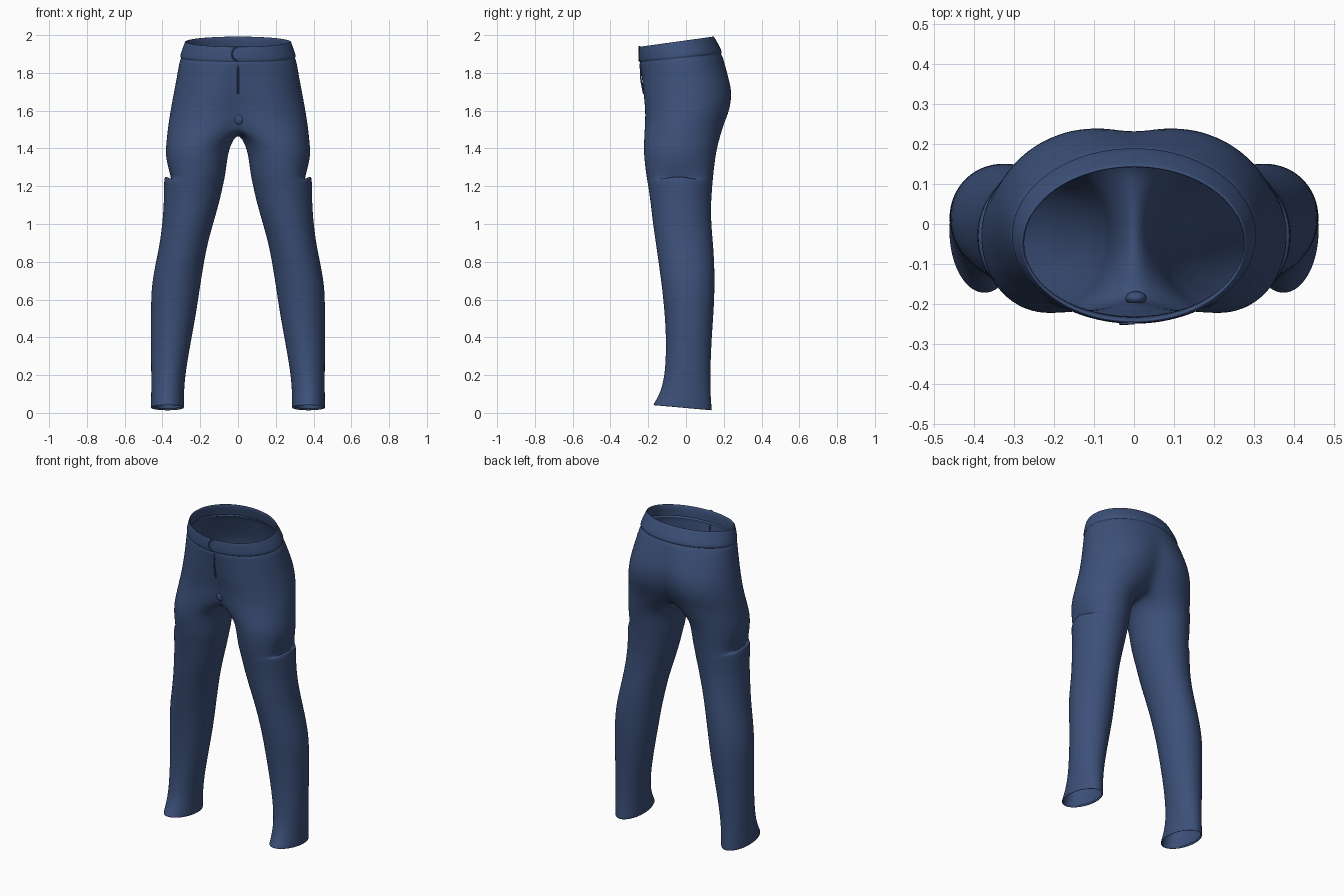
import bpy, bmesh
from math import sin, cos, radians, exp

cube = bpy.data.objects.get("Cube")
if cube:
    bpy.data.objects.remove(cube)

denim = bpy.data.materials.new("denim_blue")
denim.use_nodes = True
denim.diffuse_color = (0.045, 0.08, 0.19, 1)
denim.node_tree.nodes["Principled BSDF"].inputs["Base Color"].default_value = denim.diffuse_color

OUT, INN = 14, 6          # steps round the outside and the inner thigh
GROW = 1.012              # makes up for subdivision shrinkage


def ellipse(deg, x0, x1, yf, yb):
    a = radians(deg)
    return ((x0 + x1) / 2 + (x1 - x0) / 2 * GROW * cos(a),
            (yf + yb) / 2 + (yb - yf) / 2 * GROW * sin(a))


def leg_angle(i):
    return -126 + 252 * i / OUT


def hip_ring(zf, zb, half, yf, yb, lobes):
    """Half ring from front centre to back centre; lobes blends in two-leg shape."""
    ring = []
    x_end = ellipse(leg_angle(0), 0, half, yf, yb)[0]
    for i in range(OUT + 1):
        ax, ay = ellipse(-90 + 180 * i / OUT, -half, half, yf, yb)
        bx, by = ellipse(leg_angle(i), 0, half, yf, yb)
        bx = (bx - x_end) / (half - x_end) * half
        x, y = ax + (bx - ax) * lobes, ay + (by - ay) * lobes
        if i in (0, OUT):
            x = 0
        ring.append((x, y, zf + (zb - zf) * (y - yf) / (yb - yf)))
    return ring


def leg_ring(zf, zb, x0, x1, yf, yb, tuck=0, lift=0):
    """Closed leg ring; tuck and lift shape the pocket fold on the outer side."""
    ring = []
    for i in range(OUT + INN):
        x, y = ellipse(leg_angle(i), x0, x1, yf, yb)
        z = zf + (zb - zf) * (y - yf) / (yb - yf)
        w = exp(-((y + 0.04) / 0.1) ** 2) if x > (x0 + x1) / 2 else 0
        ring.append((x - tuck * w, y, z + lift * w))
    return ring


# Waist to crotch: front z, back z, half width, front y, back y, lobes
hips = [hip_ring(*r) for r in (
    (1.87, 1.92, .285, -.230, .155, 0),
    (1.93, 1.985, .270, -.232, .138, 0),
    (1.943, 1.997, .277, -.243, .144, 0),
    (1.93, 1.98, .283, -.247, .155, 0),
    (1.875, 1.92, .304, -.249, .188, 0),
    (1.862, 1.905, .304, -.246, .189, 0),
    (1.857, 1.90, .298, -.240, .183, 0),
    (1.85, 1.892, .304, -.244, .190, 0),
    (1.835, 1.875, .309, -.243, .198, .05),
    (1.75, 1.77, .326, -.238, .235, .3),
    (1.68, 1.69, .341, -.232, .252, .5),
    (1.60, 1.60, .357, -.220, .236, .75),
    (1.52, 1.53, .370, -.218, .200, 1))]

# Thigh to hem: front z, back z, inner x, outer x, front y, back y, tuck, lift
legs = [leg_ring(*r) for r in (
    (1.42, 1.42, .040, .381, -.224, .168),
    (1.35, 1.35, .056, .385, -.222, .155),
    (1.27, 1.27, .066, .387, -.212, .146, .04, -.04),
    (1.24, 1.24, .071, .389, -.207, .143, .035, -.01),
    (1.22, 1.22, .076, .391, -.204, .141, 0, .05),
    (1.18, 1.18, .084, .392, -.197, .138, 0, .02),
    (1.10, 1.10, .103, .393, -.186, .132),
    (1.00, 1.00, .132, .401, -.175, .134),
    (.90, .90, .160, .414, -.160, .143),
    (.80, .80, .180, .434, -.146, .150),
    (.68, .68, .199, .458, -.129, .152),
    (.55, .55, .218, .461, -.115, .148),
    (.40, .40, .245, .461, -.105, .136),
    (.25, .25, .272, .460, -.108, .130),
    (.15, .15, .284, .459, -.122, .129),
    (.08, .07, .286, .460, -.150, .132),
    (.045, .018, .285, .462, -.174, .137),
    (.038, .010, .288, .459, -.172, .134),
    (.05, .025, .294, .453, -.162, .127))]

bm = bmesh.new()
hip_v = [[bm.verts.new(p) for p in ring] for ring in hips]
leg_v = [[bm.verts.new(p) for p in ring] for ring in legs]

# Crotch seam runs along the mirror plane from back to front
front, back = hips[-1][0], hips[-1][-1]
seam = []
for k in range(1, INN):
    t = k / INN
    y = back[1] + (front[1] - back[1]) * t
    seam.append(bm.verts.new((0, y, 1.53 - .045 * sin(radians(180 * t)))))

for a, b in zip(hip_v, hip_v[1:]):
    for i in range(OUT):
        bm.faces.new((a[i], a[i + 1], b[i + 1], b[i]))
closed = [hip_v[-1] + seam] + leg_v
for a, b in zip(closed, closed[1:]):
    n = len(a)
    for i in range(n):
        j = (i + 1) % n
        bm.faces.new((a[i], a[j], b[j], b[i]))
bmesh.ops.recalc_face_normals(bm, faces=bm.faces)
mesh = bpy.data.meshes.new("trousers")
bm.to_mesh(mesh)
bm.free()
mesh.polygons.foreach_set("use_smooth", [True] * len(mesh.polygons))
mesh.materials.append(denim)
trousers = bpy.data.objects.new("trousers", mesh)
bpy.context.collection.objects.link(trousers)
mirror = trousers.modifiers.new("mirror", 'MIRROR')
mirror.use_clip = True
mirror.merge_threshold = 0.002
subdiv = trousers.modifiers.new("smooth", 'SUBSURF')
subdiv.levels = subdiv.render_levels = 2


def seam_curve(name, points, radius):
    curve = bpy.data.curves.new(name, 'CURVE')
    curve.dimensions = '3D'
    curve.bevel_depth = radius
    curve.bevel_resolution = 2
    spline = curve.splines.new('POLY')
    spline.points.add(len(points) - 1)
    for p, co in zip(spline.points, points):
        p.co = (*co, 1)
    curve.materials.append(denim)
    bpy.context.collection.objects.link(bpy.data.objects.new(name, curve))


# Fly seam and the rounded end of the waistband overlap
seam_curve("fly_seam", [(0, -.242, 1.85), (0, -.238, 1.76), (0, -.224, 1.69)], .004)
seam_curve("waistband_overlap", [(0, -.247, 1.94), (-.025, -.248, 1.925), (-.034, -.248, 1.90),
                                 (-.025, -.248, 1.875), (0, -.247, 1.862)], .004)

# Small knot at the foot of the fly
bpy.ops.mesh.primitive_uv_sphere_add(segments=12, ring_count=8, radius=.03, location=(.005, -.185, 1.555))
knot = bpy.context.object
knot.name = "fly_knot"
knot.scale = (.9, .6, 1)
knot.data.materials.append(denim)
bpy.ops.object.shade_smooth()
